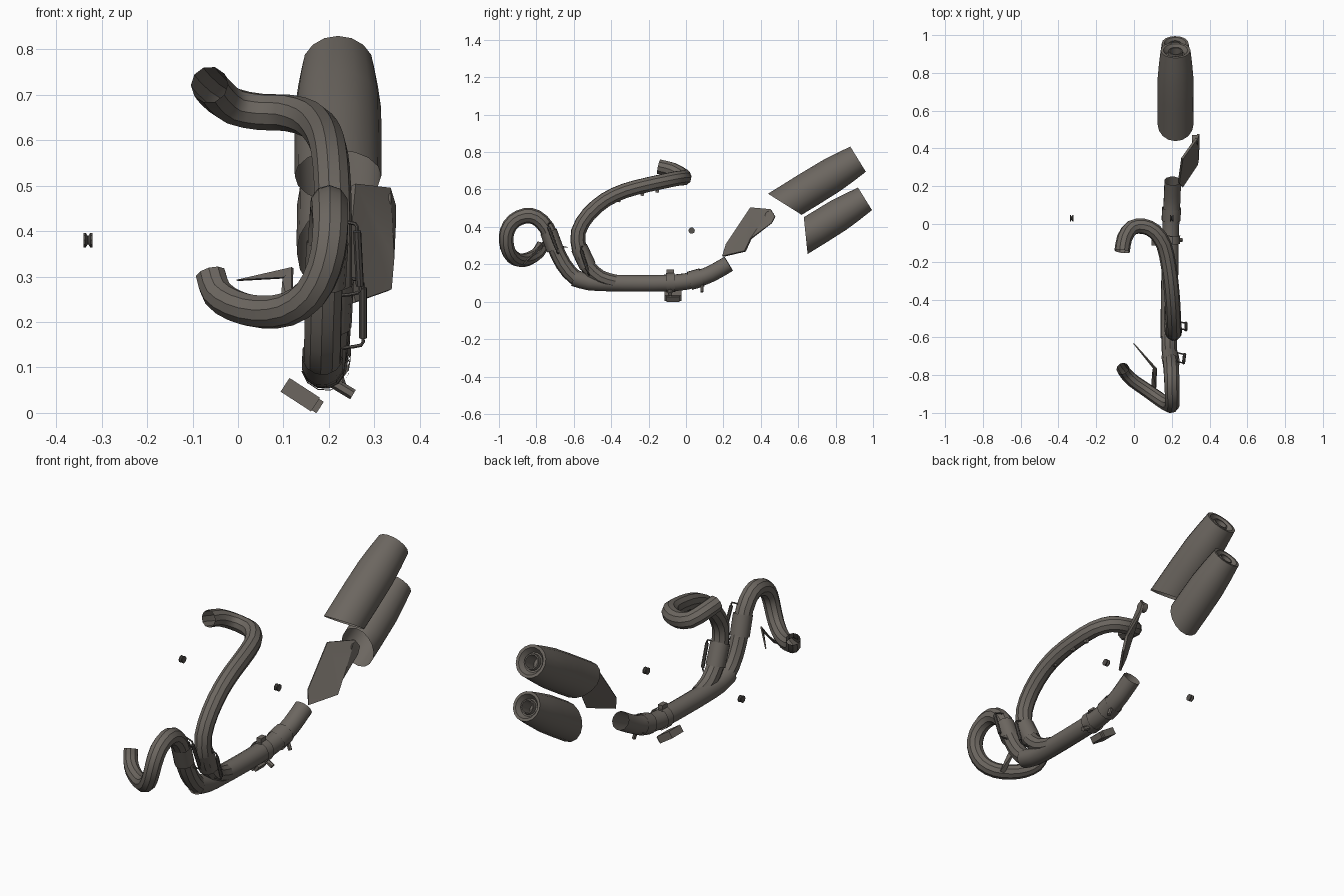
import bpy, bmesh, math
from mathutils import Vector, Matrix

if "Cube" in bpy.data.objects:
    bpy.data.objects.remove(bpy.data.objects["Cube"])


def material(name, col):
    m = bpy.data.materials.new(name)
    m.diffuse_color = (*col, 1)
    m.use_nodes = True
    m.node_tree.nodes["Principled BSDF"].inputs["Base Color"].default_value = m.diffuse_color
    return m


STEEL = material("dark warm steel", (0.150, 0.134, 0.117))
DARK = material("dark hardware", (0.09, 0.082, 0.074))


def finish(name, bm, mat=STEEL, angle=35, normals=True):
    if normals:
        bmesh.ops.recalc_face_normals(bm, faces=bm.faces)
    me = bpy.data.meshes.new(name)
    bm.to_mesh(me)
    bm.free()
    me.materials.append(mat)
    ob = bpy.data.objects.new(name, me)
    bpy.context.collection.objects.link(ob)
    bpy.ops.object.select_all(action='DESELECT')
    ob.select_set(True)
    bpy.context.view_layer.objects.active = ob
    bpy.ops.object.shade_smooth_by_angle(angle=math.radians(angle))
    return ob


def smooth_path(pts, steps=2):
    """Catmull-Rom through the points."""
    p = [Vector(q) for q in pts]
    p = [2 * p[0] - p[1]] + p + [2 * p[-1] - p[-2]]
    out = []
    for a, b, c, d in zip(p, p[1:], p[2:], p[3:]):
        for i in range(steps):
            t = i / steps
            out.append(0.5 * (2 * b + (c - a) * t + (2 * a - 5 * b + 4 * c - d) * t * t
                              + (3 * b - a - 3 * c + d) * t ** 3))
    return out + [p[-2]]


def tube(name, pts, radius, sides=10, steps=2, cap=False, mat=STEEL):
    """Sweep a ring along a path; radius is a number or a function of 0..1."""
    path = smooth_path(pts, steps)
    bm = bmesh.new()
    n = len(path)
    rings, up = [], Vector((0.31, 0.2, 0.93))
    for i, c in enumerate(path):
        t = (path[min(i + 1, n - 1)] - path[max(i - 1, 0)]).normalized()
        up = (up - t * up.dot(t)).normalized()
        side = t.cross(up)
        r = radius(i / (n - 1)) if callable(radius) else radius
        rings.append([bm.verts.new(c + r * (math.cos(a) * up + math.sin(a) * side))
                      for a in (2 * math.pi * k / sides for k in range(sides))])
    for r0, r1 in zip(rings, rings[1:]):
        for k in range(sides):
            j = (k + 1) % sides
            bm.faces.new((r0[k], r0[j], r1[j], r1[k]))
    if cap:
        bm.faces.new(rings[0])
        bm.faces.new(rings[-1])
    return finish(name, bm, mat)


def lathe(name, profile, origin, axis, sides=16, cut=None, mat=STEEL):
    """Revolve (distance, radius) pairs about an axis; cut = (point, normal) keeps the far side."""
    bm = bmesh.new()
    z = Vector(axis).normalized()
    x = Vector((1, 0, 0)) if abs(z.x) < 0.9 else Vector((0, 1, 0))
    x = (x - z * x.dot(z)).normalized()
    y = z.cross(x)
    rings = [[bm.verts.new(Vector(origin) + z * d + r * (math.cos(a) * x + math.sin(a) * y))
              for a in (2 * math.pi * k / sides for k in range(sides))] for d, r in profile]
    for r0, r1 in zip(rings, rings[1:]):
        for k in range(sides):
            j = (k + 1) % sides
            bm.faces.new((r0[k], r0[j], r1[j], r1[k]))
    bm.faces.new(rings[-1])
    if cut:
        bmesh.ops.bisect_plane(bm, geom=bm.verts[:] + bm.edges[:] + bm.faces[:],
                               plane_co=cut[0], plane_no=cut[1], clear_inner=True)
    else:
        bm.faces.new(rings[0])
    return finish(name, bm, mat)


def box(name, size, loc, rot=(0, 0, 0), mat=STEEL):
    bm = bmesh.new()
    bmesh.ops.create_cube(bm, size=1)
    bm.transform(Matrix.Diagonal((*size, 1)))
    r = Matrix.Identity(4)
    for ang, ax in zip(rot, "XYZ"):
        r = Matrix.Rotation(math.radians(ang), 4, ax) @ r
    bm.transform(Matrix.Translation(loc) @ r)
    return finish(name, bm, mat)


def plate(name, pts, thick, mat=STEEL):
    bm = bmesh.new()
    f = bm.faces.new([bm.verts.new(p) for p in pts])
    bmesh.ops.triangulate(bm, faces=[f])
    bm.normal_update()
    bmesh.ops.solidify(bm, geom=bm.faces[:], thickness=thick)
    return finish(name, bm, mat, 20)


# Front header: coils from its port, over the top and down into the collector
tube("front_header", [
    (-0.06, -0.765, 0.305), (-0.045, -0.79, 0.262), (-0.005, -0.83, 0.235), (0.05, -0.868, 0.222),
    (0.11, -0.91, 0.228), (0.16, -0.945, 0.262), (0.19, -0.961, 0.32), (0.202, -0.955, 0.38),
    (0.203, -0.92, 0.432), (0.201, -0.86, 0.459), (0.199, -0.80, 0.45), (0.195, -0.745, 0.395),
    (0.19, -0.70, 0.29), (0.187, -0.655, 0.2), (0.186, -0.59, 0.128), (0.186, -0.5, 0.105)],
    lambda t: 0.034 + 0.008 * min(1, t * 1.6))

# Rear header: hooks back from its port, runs forward and curls down
tube("rear_header", [
    (-0.063, -0.145, 0.722), (-0.05, -0.075, 0.705), (-0.012, -0.02, 0.675), (0.05, -0.012, 0.662),
    (0.11, -0.04, 0.66), (0.158, -0.11, 0.646), (0.183, -0.22, 0.622), (0.197, -0.33, 0.592),
    (0.205, -0.43, 0.545), (0.209, -0.52, 0.468), (0.21, -0.575, 0.375), (0.21, -0.57, 0.28),
    (0.205, -0.53, 0.195), (0.2, -0.46, 0.13), (0.195, -0.38, 0.105)], 0.041)

# Collector: long lower pipe rising at the rear
tube("collector_pipe", [
    (0.186, -0.6, 0.128), (0.186, -0.52, 0.106), (0.187, -0.4, 0.1), (0.19, -0.25, 0.098),
    (0.192, -0.1, 0.1), (0.195, 0.0, 0.108), (0.2, 0.1, 0.135), (0.203, 0.165, 0.166),
    (0.205, 0.228, 0.203)], lambda t: 0.046 - 0.001 * t, sides=12)

# Slip joints on the pipes
for name, a, b, r in [
        ("front_joint", (0.197, -0.735, 0.375), (0.191, -0.70, 0.28), 0.046),
        ("rear_joint", (0.209, -0.572, 0.29), (0.204, -0.525, 0.19), 0.046),
        ("collector_clamp", (0.192, -0.105, 0.101), (0.193, -0.06, 0.103), 0.053),
        ("tail_clamp", (0.196, 0.02, 0.112), (0.199, 0.085, 0.13), 0.051)]:
    tube(name, [a, b], r, sides=12, steps=1)

# Clamp lugs and bolts
box("clamp_lug", (0.025, 0.04, 0.03), (0.19, -0.085, 0.158))
lathe("clamp_bolt", [(0, 0.012), (0.05, 0.012)], (0.21, -0.085, 0.066), (0.5, 0, -0.3), 6)
lathe("tail_clamp_bolt", [(0, 0.01), (0.05, 0.01)], (0.215, 0.085, 0.1), (0.3, 0, -0.9), 6)

# Lower mount block, tilted under the collector
box("lower_mount", (0.08, 0.09, 0.036), (0.137, -0.07, 0.04), (0, 33, 0))
box("lower_mount_foot", (0.03, 0.07, 0.03), (0.168, -0.07, 0.02), (0, 33, 0))

# Small tabs below the rear header
for i, (x, y, z) in enumerate([(0.2, -0.355, 0.555), (0.19, -0.23, 0.588), (0.172, -0.15, 0.605)]):
    box(f"header_tab_{i}", (0.014, 0.018, 0.045), (x, y, z), (-15, 0, 0))

# Retaining springs with hooked ends
for name, top, bot in [("front_spring", (0.262, -0.735, 0.40), (0.268, -0.69, 0.28)),
                       ("rear_spring", (0.275, -0.56, 0.275), (0.275, -0.525, 0.165))]:
    t, b = Vector(top), Vector(bot)
    tube(name, [t, t.lerp(b, 0.5), b], 0.009, 8, 1, True, DARK)
    for end, p, d in (("top", t, 1), ("bottom", b, -1)):
        tube(f"{name}_{end}_hook", [p, p + Vector((-0.004, 0, 0.016 * d)),
                                    p + Vector((-0.045, 0.01, 0.022 * d))], 0.004, 6, 2, True, DARK)

# Thin tapered stay beside the front port
plate("front_stay", [(0.0, -0.63, 0.29), (0.122, -0.765, 0.318), (0.108, -0.765, 0.296)], 0.006)
plate("front_stay_leg", [(0.122, -0.765, 0.318), (0.118, -0.865, 0.2), (0.09, -0.865, 0.2),
                         (0.1, -0.765, 0.29)], 0.006)

# Silencer hanger plate, leaning outward
plate("hanger_bracket", [
    (0.25, 0.2, 0.24), (0.232, 0.22, 0.305), (0.25, 0.35, 0.5), (0.325, 0.455, 0.492),
    (0.336, 0.478, 0.455), (0.336, 0.46, 0.42), (0.333, 0.35, 0.335), (0.33, 0.32, 0.268)], 0.012)
lathe("hanger_boss", [(0, 0.025), (0.03, 0.025)], (0.307, 0.447, 0.46), (1, 0, 0), 12)

# Two silencers, slash-cut at the front with recessed outlets at the back
for name, rear, axis, r0, r1, cut in [
        ("upper_silencer", (0.22, 0.92, 0.762), (0, 0.852, 0.524), 0.079, 0.096,
         ((0, 0.53, 0.52), (0, 0.113, 0.18))),
        ("lower_silencer", (0.218, 0.957, 0.55), (0, 0.849, 0.528), 0.071, 0.089,
         ((0, 0.64, 0.353), (0, 0.193, 0.02)))]:
    lathe(name, [(-0.65, r1 * 0.98), (-0.3, r1), (-0.17, r1 * 0.985), (-0.08, (r0 + r1) / 2), (0, r0),
                 (0, r0 * 0.82), (-0.025, r0 * 0.6), (-0.025, r0 * 0.5), (-0.005, r0 * 0.48),
                 (-0.005, r0 * 0.4), (-0.08, r0 * 0.38)], rear, axis, 16, cut)

# Two loose waisted bushings
for name, x in (("left_bushing", -0.33), ("right_bushing", 0.2)):
    lathe(name, [(-0.01, 0.017), (-0.005, 0.017), (0, 0.009), (0.005, 0.017), (0.01, 0.017)],
          (x, 0.03, 0.38), (1, 0, 0), 10, None, DARK)
